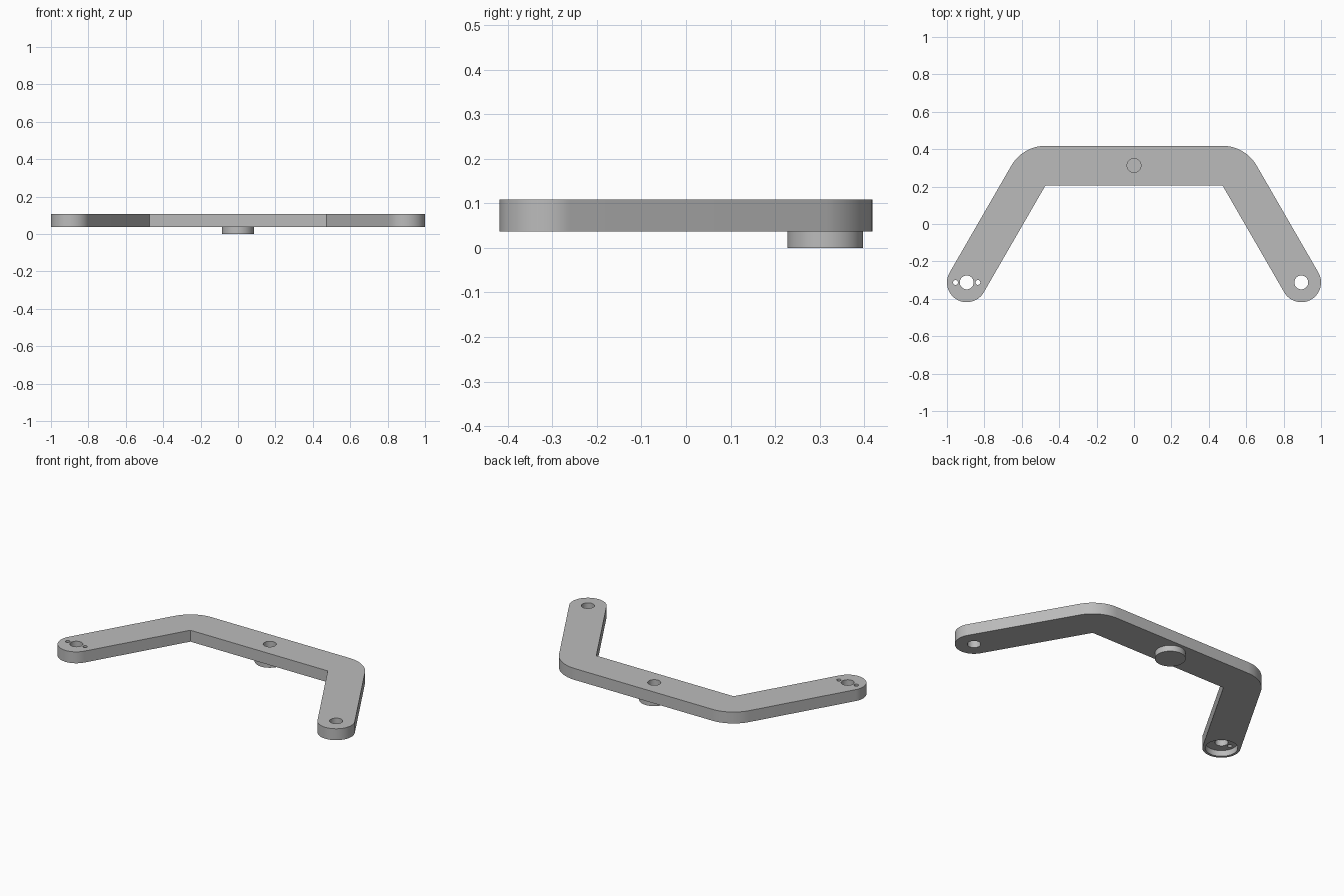
import bpy, bmesh
from math import pi, radians, sin, cos, tan

cube = bpy.data.objects.get("Cube")
if cube:
    bpy.data.objects.remove(cube, do_unlink=True)

HALF = 0.1055                    # half width of the bar
BAR_Y, END_X = 0.3125, 0.8945    # bar centreline, end pivot
BOTTOM, TOP = 0.037, 0.108
HOLE, PIN, PIN_OFFSET = 0.037, 0.013, 0.06
TILT = radians(60)
INNER_X = END_X - 2 * BAR_Y / tan(TILT) - HALF * tan(TILT / 2)

grey = bpy.data.materials.new("satin grey")
grey.use_nodes = True
colour = (0.5, 0.5, 0.5, 1)
grey.diffuse_color = colour
grey.node_tree.nodes["Principled BSDF"].inputs["Base Color"].default_value = colour


def arc(cx, cy, r, start, end, steps):
    angles = [start + (end - start) * i / steps for i in range(steps + 1)]
    return [(cx + r * cos(a), cy + r * sin(a)) for a in angles]


def prism(name, outline, low, high):
    bm = bmesh.new()
    face = bm.faces.new([bm.verts.new((x, y, low)) for x, y in outline])
    ext = bmesh.ops.extrude_face_region(bm, geom=[face])
    new = [v for v in ext["geom"] if isinstance(v, bmesh.types.BMVert)]
    bmesh.ops.translate(bm, verts=new, vec=(0, 0, high - low))
    bmesh.ops.recalc_face_normals(bm, faces=bm.faces)
    mesh = bpy.data.meshes.new(name)
    bm.to_mesh(mesh)
    bm.free()
    mesh.materials.append(grey)
    obj = bpy.data.objects.new(name, mesh)
    bpy.context.collection.objects.link(obj)
    return obj


def disc(name, x, y, r, low, high):
    return prism(name, arc(x, y, r, 0, 2 * pi, 64)[:-1], low, high)


# Bent bar outline: rounded end, rounded elbow, sharp inner corner, mirrored
half = [(INNER_X, BAR_Y - HALF)]
half += arc(END_X, -BAR_Y, HALF, -pi + radians(30), radians(30), 40)
half += arc(INNER_X, BAR_Y - HALF, 2 * HALF, radians(30), pi / 2, 20)
bar = prism("bent_bar", half + [(-x, y) for x, y in reversed(half)], BOTTOM, TOP)

# Holes: centre socket, two end holes, two pin holes and a recess underneath
cuts = [("centre_hole", 0, BAR_Y, HOLE, 0, 0.2),
        ("recess", -END_X, -BAR_Y, 0.09, 0, BOTTOM + 0.036)]
for side in (-1, 1):
    cuts.append(("end_hole", side * END_X, -BAR_Y, HOLE, 0, 0.2))
    cuts.append(("pin_hole", -END_X + side * PIN_OFFSET, -BAR_Y, PIN, 0, 0.2))

bpy.context.view_layer.objects.active = bar
for cut in cuts:
    cutter = disc(*cut)
    mod = bar.modifiers.new("cut", "BOOLEAN")
    mod.operation, mod.solver, mod.object = "DIFFERENCE", "EXACT", cutter
    bpy.ops.object.modifier_apply(modifier=mod.name)
    bpy.data.objects.remove(cutter, do_unlink=True)

# Round boss below the middle
boss = disc("round_boss", 0, BAR_Y, 0.085, 0, BOTTOM)

bpy.ops.object.select_all(action="DESELECT")
for obj in (bar, boss):
    obj.select_set(True)
bpy.ops.object.shade_smooth_by_angle(angle=radians(25))
